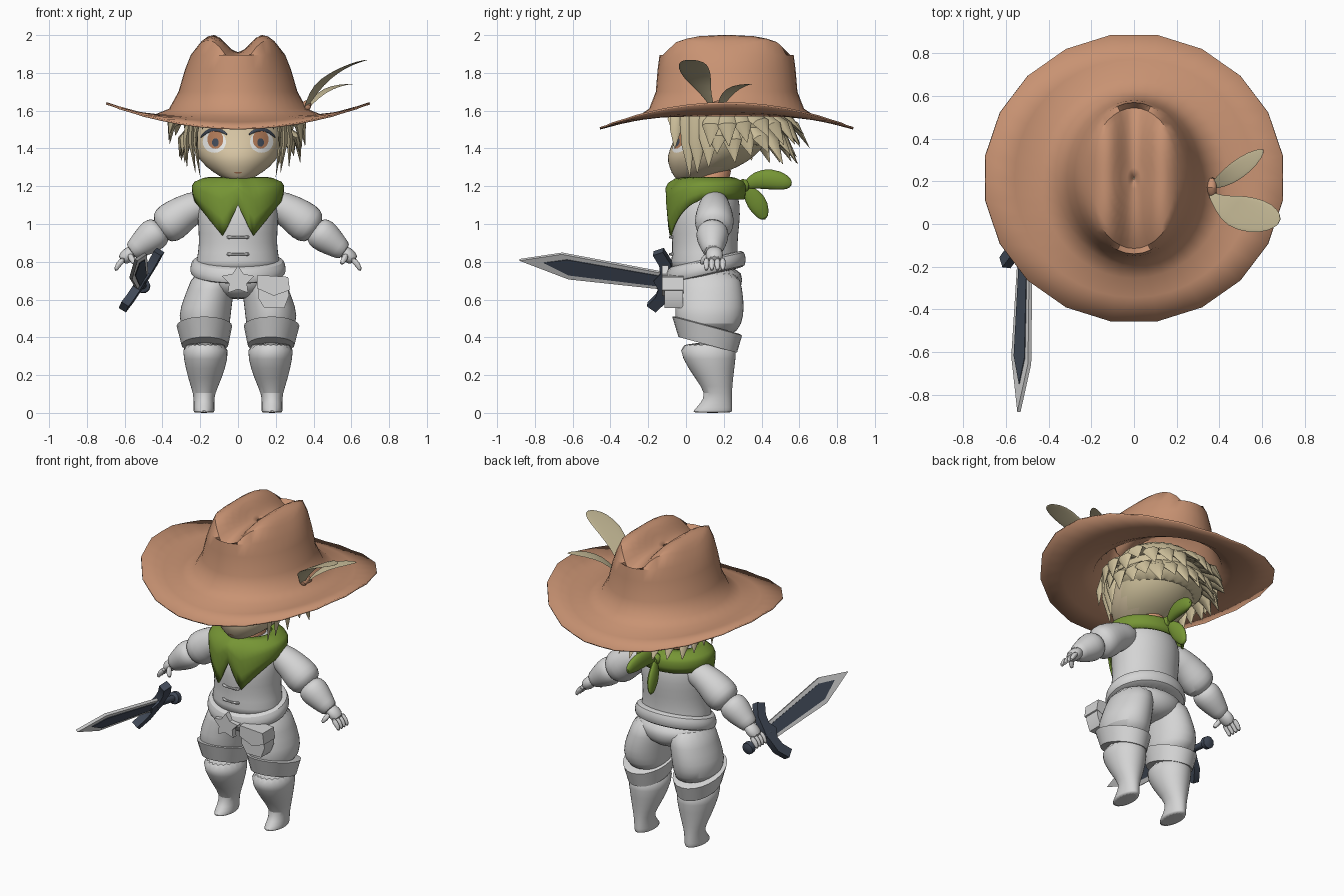
import bpy, bmesh, math, random
from mathutils import Vector
from mathutils.bvhtree import BVHTree

random.seed(4)
cube = bpy.data.objects.get("Cube")
if cube:
    bpy.data.objects.remove(cube)


def material(name, *rgb):
    m = bpy.data.materials.new(name)
    m.use_nodes = True
    m.diffuse_color = (*rgb, 1)
    m.node_tree.nodes["Principled BSDF"].inputs["Base Color"].default_value = (*rgb, 1)
    return m


HAT = material("hat tan", .58, .29, .17)
GREY = material("cloth grey", .66, .66, .66)
GREEN = material("scarf green", .18, .3, .035)
HAIR = material("blond hair", .62, .53, .33)
SKIN = material("pale skin", .68, .56, .37)
NECK = material("warm skin", .68, .32, .18)
WHITE = material("eye white", .8, .8, .78)
IRIS = material("iris brown", .45, .2, .1)
STEEL = material("dark steel", .055, .07, .1)
FEATHER = material("feather beige", .55, .48, .3)
built = []


def make(name, verts, faces, mat, sub=0, solid=0):
    me = bpy.data.meshes.new(name)
    me.from_pydata([tuple(v) for v in verts], [], faces)
    bm = bmesh.new()
    bm.from_mesh(me)
    bmesh.ops.recalc_face_normals(bm, faces=bm.faces)
    bm.to_mesh(me)
    bm.free()
    me.materials.append(mat)
    ob = bpy.data.objects.new(name, me)
    bpy.context.collection.objects.link(ob)
    if solid:
        ob.modifiers.new("thickness", 'SOLIDIFY').thickness = solid
    if sub:
        mod = ob.modifiers.new("smooth", 'SUBSURF')
        mod.levels = mod.render_levels = sub
    built.append(ob)
    return ob


def skin_rings(name, rings, mat, caps=True, **kw):
    """Bridge a list of equally long closed rings."""
    n = len(rings[0])
    verts = [v for r in rings for v in r]
    faces = [(k * n + i, k * n + (i + 1) % n, (k + 1) * n + (i + 1) % n, (k + 1) * n + i)
             for k in range(len(rings) - 1) for i in range(n)]
    if caps:
        faces += [tuple(range(n)), tuple(range(len(verts) - n, len(verts)))]
    return make(name, verts, faces, mat, **kw)


def circle(n):
    return [(math.cos(2 * math.pi * i / n), math.sin(2 * math.pi * i / n)) for i in range(n)]


def loft(name, specs, mat, n=20, tilt=0, sub=1, caps=True):
    """Level rings (x, y, z, half width, half depth), tilted along y."""
    rings = [[(x + a * c, y + b * s, z + tilt * b * s) for c, s in circle(n)]
             for x, y, z, a, b in specs]
    return skin_rings(name, rings, mat, caps, sub=sub)


def tube(name, pts, mat, n=10, flat=1, ref=(0, 1, 0), sub=1):
    """Rings (x, y, z, radius) square to their path, flattened on one axis."""
    p = [Vector(q[:3]) for q in pts]
    rings = []
    for i, q in enumerate(pts):
        t = (p[min(i + 1, len(p) - 1)] - p[max(i - 1, 0)]).normalized()
        side = t.cross(Vector(ref)).normalized()
        up = t.cross(side)
        rings.append([p[i] + q[3] * (c * side + s * flat * up) for c, s in circle(n)])
    return skin_rings(name, rings, mat, sub=sub)


# Hat: saddle brim, tall crown, pinched top
def crown_top(x, y):
    ax = abs(x)
    if ax < .13:
        z = 1.91 + .09 * math.sin(ax / .13 * math.pi / 2) ** 2
    else:
        z = 2 - .06 * ((ax - .13) / .085) ** 2
    return z - .07 * min(1, abs(y) / .33) ** 3


rings = []
for a, b, front, side in [(.704, .68, 1.51, 1.645), (.56, .56, 1.54, 1.6), (.44, .47, 1.57, 1.58),
                          (.365, .41, 1.61, 1.61), (.315, .375, 1.7, 1.7),
                          (.28, .365, 1.82, 1.82), (.25, .355, 1.895, 1.895)]:
    ring = []
    for i, (c, s) in enumerate(circle(40)):
        k = math.cos(math.pi / 20) if a > .7 and i % 2 == 0 else 1
        ring.append((a * c * k, .215 + b * s * k, front + (side - front) * c * c))
    rings.append(ring)
for f in (1, .9, .75, .6, .45, .3, .15, .01):
    rings.append([(.215 * f * c, .215 + .33 * f * s, crown_top(.215 * f * c, .33 * f * s))
                  for c, s in circle(40)])
skin_rings("hat", rings, HAT, False, solid=.01)

# Feathers and their clasp
tube("large_feather", [(.35, .15, 1.6, .008), (.4, .1, 1.7, .04), (.46, .06, 1.77, .085),
                       (.56, .04, 1.83, .09), (.64, .03, 1.86, .07), (.69, .02, 1.87, .02)],
     FEATHER, flat=.05, ref=(0, 0, 1))
tube("small_feather", [(.35, .17, 1.59, .008), (.41, .2, 1.67, .035), (.48, .25, 1.72, .05),
                       (.56, .31, 1.74, .04), (.61, .35, 1.74, .008)],
     FEATHER, flat=.06, ref=(0, 0, 1))
tube("feather_clasp", [(.37, .13, 1.61, .02), (.36, .17, 1.64, .03), (.37, .22, 1.61, .02)],
     HAT, ref=(0, 0, 1))

# Head: (height, half width, front, back)
head = loft("head", [(0, (f + b) / 2, z, a, (b - f) / 2) for z, a, f, b in [
    (1.225, .04, -.04, .06), (1.25, .095, -.065, .14), (1.3, .17, -.09, .28), (1.36, .22, -.105, .37),
    (1.43, .245, -.07, .43), (1.52, .26, -.045, .46), (1.6, .265, -.03, .46), (1.72, .2, .05, .4)]],
    SKIN, 28)
head.data.materials.append(HAIR)
for poly in head.data.polygons:
    poly.material_index = 1 if poly.center.y > .16 else 0
loft("neck", [(0, .13, 1.12, .1, .1), (0, .13, 1.22, .085, .085), (0, .15, 1.34, .1, .12)], NECK)
loft("hair_cap", [(0, .25, 1.4, .255, .22), (0, .23, 1.48, .275, .255), (0, .22, 1.58, .28, .27),
                  (0, .22, 1.72, .2, .2)], HAIR, 24)

bpy.context.view_layer.update()
tree = BVHTree.FromObject(head, bpy.context.evaluated_depsgraph_get())


def on_face(x, z, off):
    hit = tree.ray_cast(Vector((x, -1, z)), Vector((0, 1, 0)))[0]
    return Vector((x, (hit.y if hit else 0) - off, z))


def decal(name, x, z, a, b, mat, off):
    rings = [[on_face(x + a * f * c, z + b * f * s, off) for c, s in circle(20)]
             for f in (1, .66, .33, .02)]
    skin_rings(name, rings, mat, False)


for side, s in (("left", 1), ("right", -1)):
    # Eyes and lashes
    decal(side + "_eye_white", s * .125, 1.435, .062, .058, WHITE, .003)
    decal(side + "_iris", s * .12, 1.448, .042, .05, IRIS, .006)
    decal(side + "_pupil", s * .12, 1.432, .018, .022, STEEL, .009)
    tube(side + "_lashes", [(*on_face(s * x, z, .006), r) for x, z, r in [
        (.055, 1.47, .004), (.085, 1.495, .011), (.13, 1.503, .014), (.175, 1.485, .012),
        (.2, 1.455, .004)]], STEEL, 6, .5)

    # Hair locks: fringe and sideburns, then layered spikes round to the back
    for i, (x, y, tx, ty, tz, r) in enumerate([
            (.22, .0, .2, .02, 1.25, .035), (.24, .06, .225, .06, 1.27, .045),
            (.19, -.05, .22, -.06, 1.4, .03), (.12, -.06, .19, -.075, 1.5, .03),
            (.25, .12, .27, .12, 1.3, .05), (.04, -.06, .08, -.08, 1.51, .025)]):
        tube(f"{side}_lock_{i}", [(s * x, y, 1.6, r), (s * (x + tx + .03) / 2, (y + ty) / 2, (1.6 + tz) / 2, r),
                                  (s * tx, ty, tz, .002)], HAIR, 6, .4, (1, 0, 0), 0)
    for row, (z, reach, tip) in enumerate([(1.58, 1.24, 1.44), (1.5, 1.1, 1.35)]):
        for i in range(8):
            a = math.radians(75 + i * 14.5 + row * 5)
            x, y = math.sin(a), -math.cos(a)
            k = reach * random.uniform(.94, 1.06)
            t = tip + random.uniform(-.04, .04)
            tube(f"{side}_hair_spike_{row}_{i}", [
                (s * .25 * x, .22 + .25 * y, z, .055),
                (s * .28 * k * x, .22 + .28 * k * y, (z * 2 + t) / 3, .05),
                (s * .29 * k * x, .23 + .33 * k * y, t, .002)], HAIR, 6, .45, (x * s, y, 0), 0)

    # Trousers and boots
    loft(side + "_trouser_leg", [(s * .15, .12, .4, .1, .13), (s * .18, .12, .47, .138, .18),
                                 (s * .17, .125, .56, .138, .187), (s * .145, .125, .65, .125, .175),
                                 (s * .12, .12, .76, .115, .165)], GREY)
    loft(side + "_boot", [(s * .18, .14, 0, .056, .105), (s * .18, .14, .008, .056, .105),
                          (s * .18, .16, .05, .055, .085), (s * .18, .175, .1, .056, .068),
                          (s * .175, .15, .18, .09, .1), (s * .17, .12, .29, .12, .145),
                          (s * .175, .115, .38, .126, .158)], GREY)
    loft(side + "_boot_cuff", [(s * .175, .115, .36, .124, .155), (s * .178, .112, .46, .147, .185),
                               (s * .178, .112, .465, .13, .165)], GREY, 24, -.27, 0)

    # Sleeves, forearm and hand
    tube(side + "_upper_sleeve", [(s * .13, .15, 1.12, .075), (s * .24, .15, 1.09, .085),
                                  (s * .32, .15, 1.035, .105), (s * .38, .15, .99, .108),
                                  (s * .42, .15, .965, .07)], GREY, 16)
    tube(side + "_lower_sleeve", [(s * .4, .14, .98, .06), (s * .425, .14, .96, .088),
                                  (s * .47, .14, .925, .088), (s * .54, .14, .87, .058),
                                  (s * .57, .14, .85, .05)], GREY, 16)
    tube(side + "_palm", [(s * .54, .15, .87, .03), (s * .58, .15, .84, .042),
                          (s * .62, .15, .8, .035)], GREY, 10, 1.25)
    for i in range(4):
        y = .108 + i * .029
        tube(f"{side}_finger_{i}", [(s * .6, y, .82, .017), (s * .635, y, .785, .017),
                                    (s * .65, y, .75, .01)], GREY, 8)
    tube(side + "_thumb", [(s * .575, .12, .84, .017), (s * .56, .09, .81, .018),
                           (s * .545, .08, .785, .01)], GREY, 8)

decal("mouth", 0, 1.272, .022, .004, IRIS, .003)

# Torso, hips and belt
loft("jacket", [(0, .1, .74, .235, .19), (0, .1, .8, .222, .178), (0, .1, .9, .205, .172),
                (0, .1, 1, .215, .185), (0, .11, 1.1, .215, .18), (0, .125, 1.17, .19, .145),
                (0, .13, 1.23, .11, .1)], GREY, 24)
loft("hips", [(0, .12, .6, .06, .1), (0, .12, .64, .17, .165), (0, .12, .7, .235, .185),
              (0, .11, .78, .23, .18)], GREY, 24)
loft("belt", [(0, .105, .725, .22, .19), (0, .105, .73, .25, .208), (0, .105, .765, .258, .215),
              (0, .105, .81, .245, .205), (0, .105, .82, .21, .18)], GREY, 28, .23)


def plate(name, pts, o, u, v, thick, mat):
    """Flat outline in the u, v plane with thickness on both sides."""
    w = u.cross(v).normalized() * thick / 2
    rings = [[o + u * a + v * b + w * k for a, b in pts] for k in (-1, 1)]
    return skin_rings(name, rings, mat)


X, Y, Z = Vector((1, 0, 0)), Vector((0, 1, 0)), Vector((0, 0, 1))
star = [((.09 if i % 2 == 0 else .05) * s, (.08 if i % 2 == 0 else .045) * c)
        for i, (c, s) in enumerate(circle(10))]
plate("buckle", star, Vector((0, -.11, .70)), X, Z, .035, GREY)
plate("pouch", [(-.07, .08), (.08, .07), (.09, -.02), (.065, -.085), (-.04, -.085), (-.075, -.03)],
      Vector((.18, -.065, .64)), X, Z, .1, GREY)
plate("pouch_flap", [(-.078, .09), (.085, .08), (.095, .01), (.01, -.02), (-.08, .02)],
      Vector((.18, -.07, .64)), X, Z, .115, GREY)
for i, z in enumerate((.84, .93)):
    tube(f"jacket_clasp_{i}", [(-.06, -.065, z, .012), (-.04, -.082, z, .008), (0, -.085, z, .006),
                               (.04, -.082, z, .008), (.06, -.065, z, .012)], GREY, 8, 1, (0, 0, 1))


# Scarf: draped collar with a split point, tied behind
def hem(x, s):
    if s > -.2:
        return 1.13
    return 1.1 - abs(x) / .08 * .165 if abs(x) < .08 else .935 + (abs(x) - .08) / .16 * .195


rings = []
for t, k in [(0, .62), (.05, .78), (.22, .98), (.4, 1.04), (.7, 1.03), (1, 1)]:
    ring = []
    for c, s in circle(52):
        x = .235 * c
        ring.append((x * k, .105 + .205 * s * k, 1.25 + (hem(x, s) - 1.25) * t))
    rings.append(ring)
skin_rings("scarf", rings, GREEN, False, solid=.012)
tube("scarf_knot", [(0, .27, 1.2, .02), (0, .3, 1.205, .045), (0, .34, 1.2, .025)], GREEN, 10, 1, X)
tube("scarf_upper_tail", [(0, .31, 1.2, .02), (.01, .37, 1.235, .05), (.02, .45, 1.24, .06),
                          (.03, .53, 1.22, .045), (.03, .56, 1.205, .015)], GREEN, 12, .55, X)
tube("scarf_lower_tail", [(0, .31, 1.2, .02), (-.02, .35, 1.15, .05), (-.03, .39, 1.09, .058),
                          (-.04, .42, 1.02, .02)], GREEN, 12, .45, X)

# Sword: bevel-coloured blade, winged guard, grip and pommel
guard = Vector((-.51, -.12, .7))
u = (Vector((-.54, -.88, .81)) - guard).normalized()
v = Vector((.53, 0, .85))
v = (v - u * v.dot(u)).normalized()
plate("blade_edge", [(0, .05), (.55, .078), (.77, 0), (.5, -.072), (0, -.05)], guard, u, v, .018, GREY)
plate("blade_core", [(0, .032), (.52, .05), (.64, .01), (.5, -.045), (0, -.032)], guard, u, v, .026, STEEL)
wing = [(.05, 0), (.02, .05), (.03, .1), (.07, .16), (.02, .19), (-.03, .12), (-.04, .05), (-.05, 0)]
plate("sword_guard", wing + [(a, -b) for a, b in reversed(wing[1:-1])], guard, u, v, .045, STEEL)
tube("sword_grip", [(*(guard - u * d), r) for d, r in (
    (0, .025), (.08, .02), (.17, .02), (.18, .038), (.21, .038), (.22, .015))], STEEL, 10, 1, v, 0)

# Shading
bpy.ops.object.select_all(action='DESELECT')
for ob in built:
    ob.select_set(True)
bpy.context.view_layer.objects.active = head
bpy.ops.object.shade_smooth_by_angle(angle=math.radians(42))
